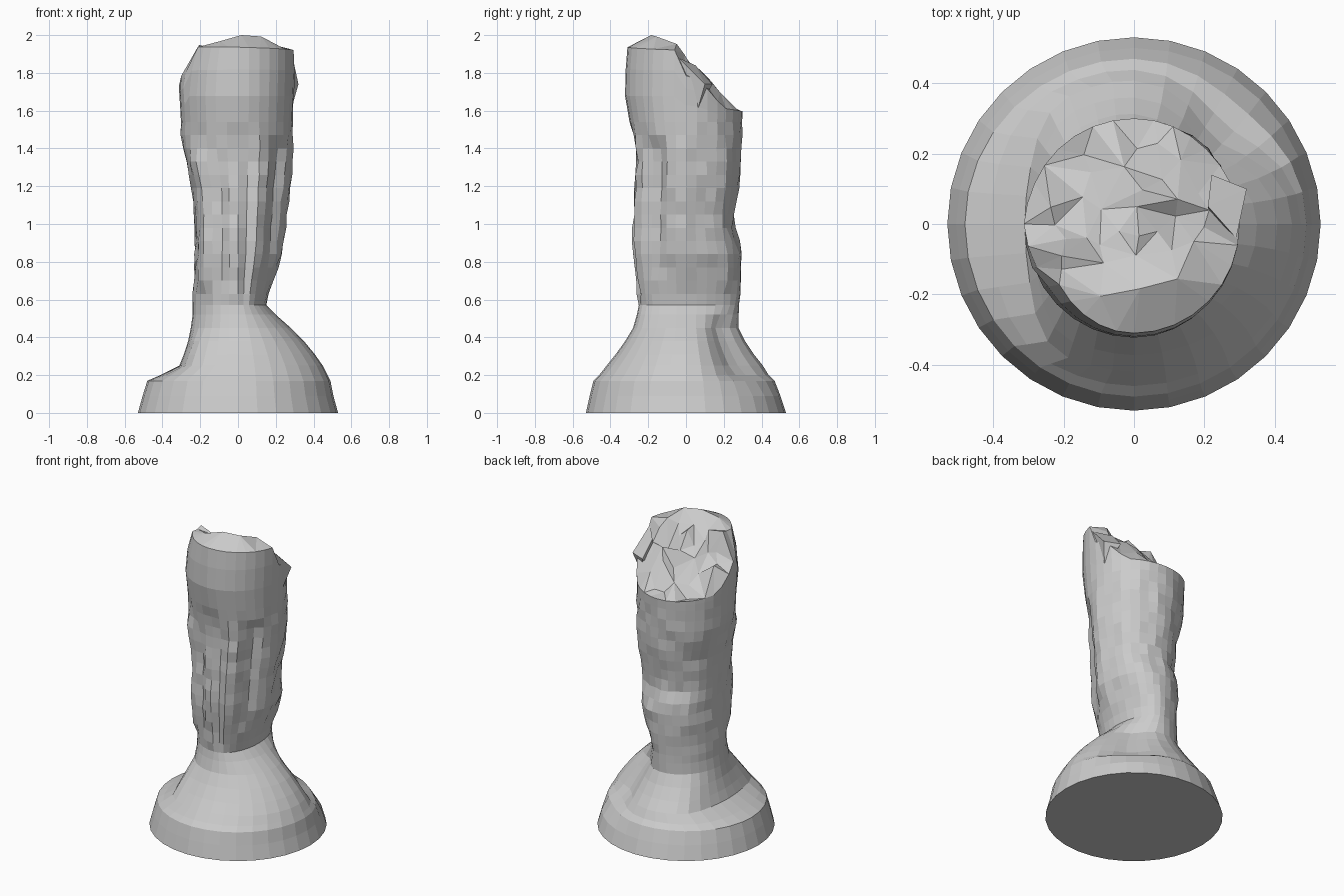
import bpy, bmesh, random
from math import sin, cos, pi, exp
from mathutils import Vector
from mathutils.geometry import delaunay_2d_cdt

if "Cube" in bpy.data.objects:
    bpy.data.objects.remove(bpy.data.objects["Cube"])
random.seed(4)
SIDES = 32

# Half extents per height: z, right, back, left, front
PROFILE = [
    (0.00, .53, .53, .53, .53), (0.09, .505, .50, .505, .51), (0.17, .49, .47, .48, .49),
    (0.20, .475, .44, .41, .46), (0.25, .45, .41, .31, .42),
    (0.35, .38, .33, .27, .34), (0.45, .28, .28, .25, .28),
    (0.52, .20, .28, .24, .26), (0.57, .15, .28, .24, .25), (0.70, .18, .29, .235, .265),
    (0.85, .235, .30, .23, .285), (1.00, .245, .25, .23, .28),
    (1.20, .27, .28, .245, .275), (1.36, .285, .29, .285, .265),
    (1.50, .29, .295, .30, .285), (1.60, .29, .30, .305, .32),
    (1.75, .30, .30, .315, .325), (1.93, .30, .30, .255, .31), (2.1, .30, .30, .25, .31)]

# Height of the broken edge against depth
BREAK = [(-.4, 1.94), (-.06, 1.93), (-.02, 1.80), (.07, 1.77),
         (.14, 1.70), (.21, 1.62), (.4, 1.59)]


def sample(table, key):
    for lo, hi in zip(table, table[1:]):
        if key <= hi[0]:
            t = max(0, (key - lo[0]) / (hi[0] - lo[0]))
            return [p + (q - p) * t for p, q in zip(lo[1:], hi[1:])]
    return list(table[-1][1:])


def break_height(x, y):
    return sample(BREAK, y - .2 * (x - .29))[0]


# Grooves (positive) and swellings (negative): angle, width, low z, high z, depth
GROOVES = [(-36, 13, .72, 1.48, .15), (-63, 8, .65, 1.50, -.06), (-80, 5, .60, 1.40, .08),
           (-112, 7, .60, 1.30, .08), (-137, 16, .62, 1.45, -.11), (-3, 9, .65, 1.5, -.03),
           (125, 14, .9, 1.35, .03), (45, 14, .62, 1.5, -.05),
           (48, 23, .15, .56, .22), (225, 20, .17, .45, -.12), (135, 20, .17, .45, -.09)]


def dent(deg, z):
    s = 1
    for a, w, lo, hi, d in GROOVES:
        da = (deg - a + 180) % 360 - 180
        fade = min(1, max(0, (z - lo) / .07), max(0, (hi - z) / .1))
        s -= d * exp(-(da / w) ** 2) * fade
    return s


def surface(a, z):
    r, b, l, f = sample(PROFILE, z)
    s = dent(a * 180 / pi, z)
    return (r if cos(a) > 0 else l) * cos(a) * s, (b if sin(a) > 0 else f) * sin(a) * s


def make_object(name, bm):
    bmesh.ops.recalc_face_normals(bm, faces=bm.faces[:])
    me = bpy.data.meshes.new(name)
    bm.to_mesh(me)
    bm.free()
    ob = bpy.data.objects.new(name, me)
    bpy.context.collection.objects.link(ob)
    return ob


# Column and flared foot as one lofted skin, ending at the broken edge
bm = bmesh.new()
heights = [0, .09, .17, .2, .25, .31, .38, .45, .52, .57, .63] + [.70 + .07 * i for i in range(13)]
angles = [2 * pi * i / SIDES for i in range(SIDES)]
rings = []
for z in heights:
    ring = []
    for a in angles:
        x, y = surface(a, z)
        k = 1 + (random.uniform(-.025, .025) if .6 < z < 1.54 else 0)
        ring.append(bm.verts.new((x * k, y * k, z)))
    rings.append(ring)
for t in (.35, .7, 1):
    ring = []
    for a in angles:
        z = 1.54 + (break_height(*surface(a, 1.7)) - 1.54) * t
        x, y = surface(a, z)
        ring.append(bm.verts.new((x, y, z - (.03 * x if t == 1 else 0))))
    rings.append(ring)
for lo, hi in zip(rings, rings[1:]):
    for i in range(SIDES):
        j = (i + 1) % SIDES
        bm.faces.new((lo[i], lo[j], hi[j], hi[i]))
bm.faces.new(rings[0][::-1])

# Jagged break: slanted rows of points (depth, height) triangulated inside the edge
ROWS = [(-.19, 1.985), (-.09, 1.945), (-.04, 1.91), (-.01, 1.80), (.05, 1.81),
        (.10, 1.75), (.16, 1.69), (.22, 1.63)]
verts = list(rings[-1])
for n, (depth, height) in enumerate(ROWS):
    for x0 in (-.22, -.12, -.01, .10, .20):
        x = x0 + random.uniform(-.035, .035)
        y = depth + .2 * x + random.uniform(-.012, .012)
        if (x / .27) ** 2 + (y / .28) ** 2 < .9:
            z = height + (random.uniform(-.03, .012) if n < 2 else random.uniform(-.04, .04))
            verts.append(bm.verts.new((x, y, z)))
verts[SIDES + 1].co.z = 2.0
flat = [Vector((v.co.x, v.co.y)) for v in verts]
result = delaunay_2d_cdt(flat, [], [list(range(SIDES))], 1, 1e-6)
for tri in result[2]:
    face = [verts[result[3][i][0]] for i in tri]
    if len(set(face)) == 3 and not bm.faces.get(face):
        bm.faces.new(face)
make_object("broken_column", bm)


# Splinter jutting out beside the break
bm = bmesh.new()
for p in [(.32, .10, 1.74), (.22, .14, 1.74), (.21, .05, 1.84),
          (.29, -.04, 1.88), (.28, .06, 1.60), (.22, .0, 1.65)]:
    bm.verts.new(p)
bmesh.ops.convex_hull(bm, input=bm.verts[:])
make_object("right_splinter", bm)
